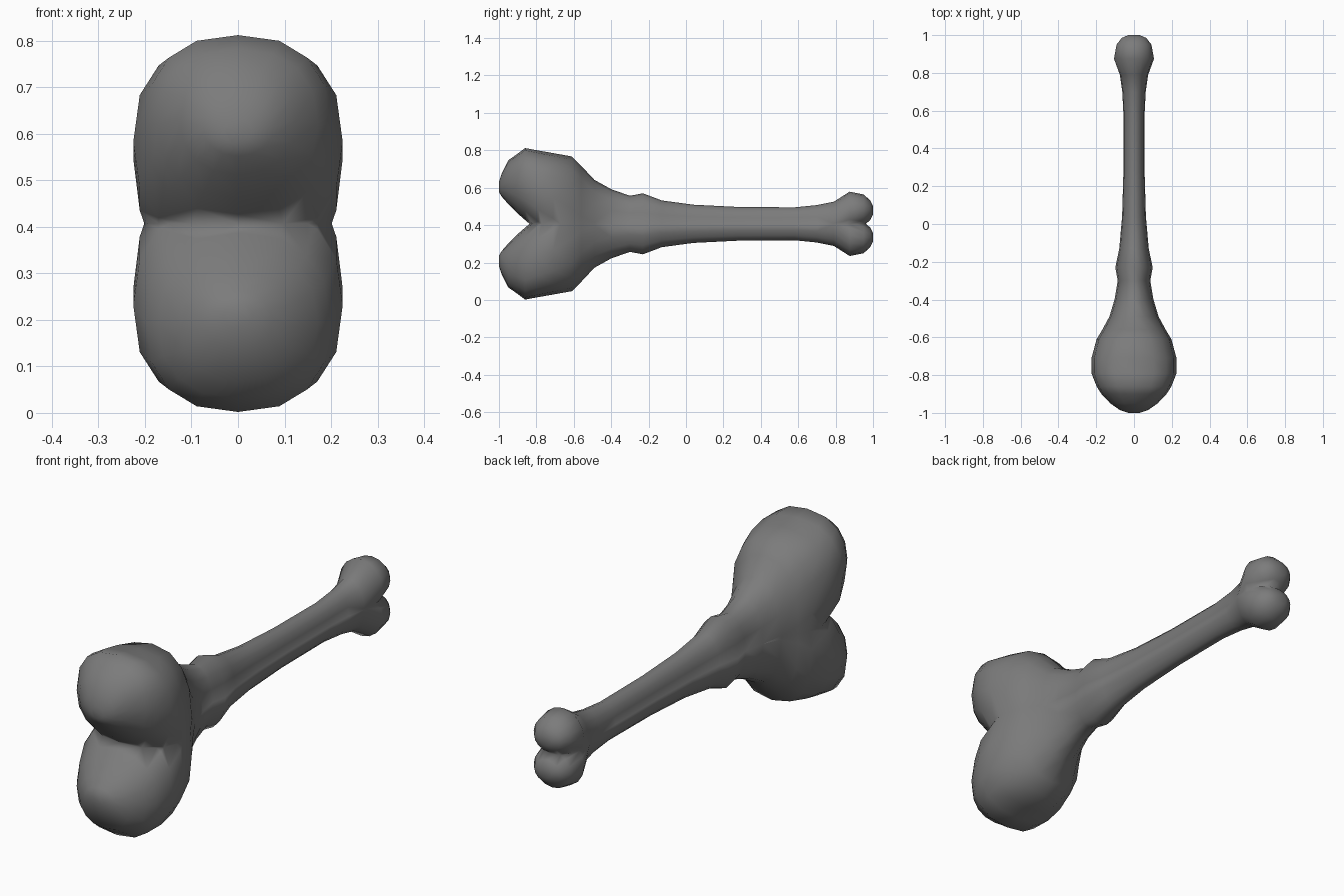
import bpy, bmesh, math

if "Cube" in bpy.data.objects:
    bpy.data.objects.remove(bpy.data.objects["Cube"])

MID = 0.407      # height of the bone's symmetry plane
SIDES = 16

# Rings of the upper half: y, half width, bottom, top (about the plane), squareness
RINGS = [
    (-1.00, 0.03, 0.17, 0.225, 2.0),
    (-0.985, 0.075, 0.145, 0.27, 2.1),
    (-0.95, 0.125, 0.105, 0.34, 2.2),
    (-0.90, 0.172, 0.055, 0.375, 2.3),
    (-0.86, 0.198, 0.02, 0.405, 2.4),
    (-0.79, 0.225, -0.04, 0.392, 2.5),
    (-0.71, 0.225, -0.10, 0.378, 2.5),
    (-0.61, 0.198, -0.20, 0.36, 2.4),
    (-0.56, 0.168, -0.23, 0.31, 2.3),
    (-0.49, 0.130, -0.22, 0.235, 2.1),
    (-0.40, 0.103, -0.185, 0.185, 2.0),
    (-0.30, 0.086, -0.15, 0.15, 2.0),
    (-0.23, 0.099, -0.163, 0.163, 2.0),
    (-0.13, 0.078, -0.125, 0.125, 2.0),
    (0.04, 0.063, -0.102, 0.102, 2.0),
    (0.28, 0.056, -0.09, 0.09, 2.0),
    (0.58, 0.056, -0.088, 0.088, 2.0),
    (0.70, 0.062, -0.10, 0.10, 2.0),
    (0.79, 0.075, -0.115, 0.118, 2.0),
    (0.875, 0.106, -0.045, 0.172, 2.0),
    (0.95, 0.092, -0.01, 0.157, 2.0),
    (0.985, 0.065, 0.02, 0.125, 2.0),
    (1.00, 0.03, 0.05, 0.095, 2.0),
]


def soft_power(v, n):
    return math.copysign(abs(v) ** (2 / n), v)


def make_ring(bm, y, width, bottom, top, n):
    cz, hz = (top + bottom) / 2, (top - bottom) / 2
    verts = []
    for i in range(SIDES):
        a = 2 * math.pi * i / SIDES
        verts.append(bm.verts.new((width * soft_power(math.cos(a), n), y,
                                   cz + hz * soft_power(math.sin(a), n))))
    return verts


# Upper half of shaft and knobs, lofted along the length
bm = bmesh.new()
rings = [make_ring(bm, *r) for r in RINGS]
for a, b in zip(rings, rings[1:]):
    for i in range(SIDES):
        j = (i + 1) % SIDES
        bm.faces.new((a[i], a[j], b[j], b[i]))
bm.faces.new(rings[0])
bm.faces.new(rings[-1])
bmesh.ops.recalc_face_normals(bm, faces=bm.faces)

# Trim at the symmetry plane, leaving the clefts between the knobs
bmesh.ops.bisect_plane(bm, geom=bm.verts[:] + bm.edges[:] + bm.faces[:],
                       plane_co=(0, 0, 0), plane_no=(0, 0, 1), clear_inner=True)
for f in bm.faces:
    f.smooth = True
mesh = bpy.data.meshes.new("bone")
bm.to_mesh(mesh)
bm.free()

bone = bpy.data.objects.new("bone", mesh)
bone.location.z = MID
bpy.context.collection.objects.link(bone)

# Lower half
mirror = bone.modifiers.new("lower_half", 'MIRROR')
mirror.use_axis = (False, False, True)
mirror.merge_threshold = 0.001

grey = bpy.data.materials.new("dark_grey")
grey.diffuse_color = (0.2, 0.2, 0.2, 1)
grey.use_nodes = True
grey.node_tree.nodes["Principled BSDF"].inputs["Base Color"].default_value = grey.diffuse_color
mesh.materials.append(grey)
